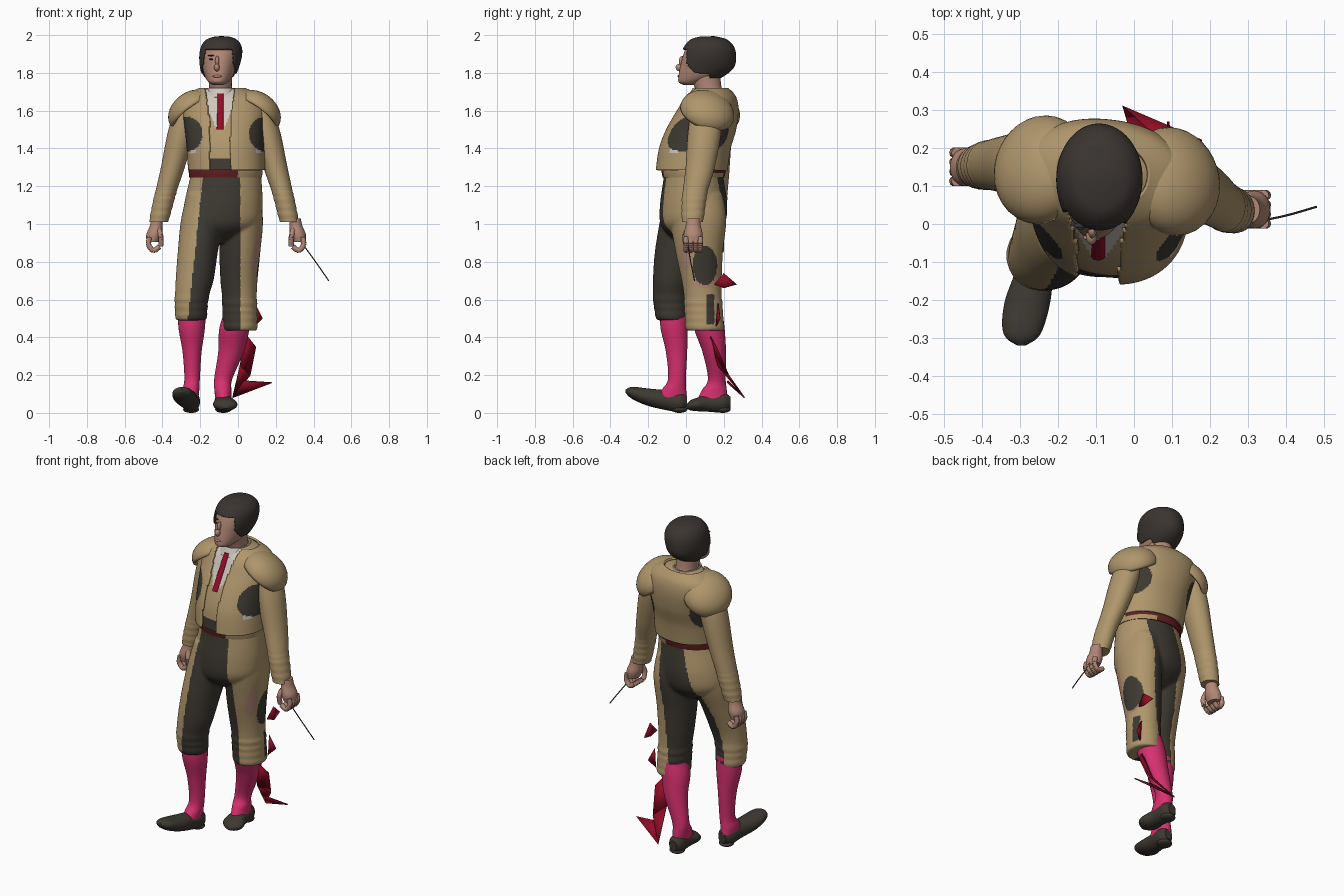
import bpy
import bmesh
import math
from mathutils import Vector, Matrix

if "Cube" in bpy.data.objects:
    bpy.data.objects.remove(bpy.data.objects["Cube"])

COLOURS = {
    "tan cloth": (.43, .305, .15), "dark cloth": (.047, .04, .031),
    "pink stocking": (.68, .03, .16), "skin": (.44, .245, .18),
    "white linen": (.62, .56, .51), "sash maroon": (.13, .014, .016),
    "red cloth": (.28, .004, .02), "dark hair": (.043, .035, .03),
}
NAMES = list(COLOURS)
TAN, DARK, PINK, SKIN, WHITE, MAROON, RED, HAIR = range(len(NAMES))
MATERIALS = []
for label, rgb in COLOURS.items():
    m = bpy.data.materials.new(label)
    m.use_nodes = True
    m.diffuse_color = (*rgb, 1)
    shader = m.node_tree.nodes["Principled BSDF"]
    shader.inputs["Base Color"].default_value = (*rgb, 1)
    shader.inputs["Roughness"].default_value = .8
    MATERIALS.append(m)


def finish(name, bm, colour, keep=None, thick=0):
    """Trim and colour faces by rule, then make a smooth object."""
    bmesh.ops.recalc_face_normals(bm, faces=bm.faces)
    if keep:
        gone = [f for f in bm.faces if not keep(f.calc_center_median())]
        bmesh.ops.delete(bm, geom=gone, context="FACES")
    for f in bm.faces:
        f.smooth = True
        f.material_index = colour(f.calc_center_median()) if callable(colour) else colour
    mesh = bpy.data.meshes.new(name)
    bm.to_mesh(mesh)
    bm.free()
    for mat in MATERIALS:
        mesh.materials.append(mat)
    mesh.set_sharp_from_angle(angle=math.radians(50))
    ob = bpy.data.objects.new(name, mesh)
    bpy.context.collection.objects.link(ob)
    if thick:
        mod = ob.modifiers.new("thickness", "SOLIDIFY")
        mod.thickness = thick
        mod.offset = 0
    return ob


def fuse(name, parts, colour):
    """Blend overlapping parts into one skin."""
    bm = bmesh.new()
    for part in parts:
        bm.from_mesh(part.data)
        bpy.data.objects.remove(part)
    ob = finish(name, bm, TAN)
    mod = ob.modifiers.new("blend", "REMESH")
    mod.mode = "VOXEL"
    mod.voxel_size = .008
    ob.modifiers.new("soften", "SMOOTH").iterations = 5
    bpy.context.view_layer.update()
    blended = bpy.data.meshes.new_from_object(ob.evaluated_get(bpy.context.evaluated_depsgraph_get()))
    bpy.data.objects.remove(ob)
    bm = bmesh.new()
    bm.from_mesh(blended)
    return finish(name, bm, colour)


def spline(rows, steps):
    """Smoothly interpolate rows of numbers."""
    out = []
    for i in range(len(rows) - 1):
        a, b, c, d = (Vector(rows[min(max(j, 0), len(rows) - 1)]) for j in range(i - 1, i + 3))
        for s in range(steps):
            t = s / steps
            out.append(b + (c - a) * t / 2 + (a * 2 - b * 5 + c * 4 - d) * t * t / 2
                       + (b * 3 - a - c * 3 + d) * t ** 3 / 2)
    return out + [Vector(rows[-1])]


def loft(name, rows, colour, along="z", yaw=0, power=2, steps=8, sides=56,
         folds=None, cap=True, grow=0, **options):
    """Skin rows of centre x, y, z and two half widths."""
    bm = bmesh.new()
    rings = []
    turn = Matrix.Rotation(math.radians(yaw), 3, "Z")
    for x, y, z, ra, rb in spline(rows, steps):
        swell = 1
        if folds and folds[0] < z < folds[1]:
            swell += .05 * abs(math.sin((z - folds[0]) * math.pi / .04))
        ring = []
        for k in range(sides):
            a = math.tau * k / sides
            c, s = (math.copysign(abs(v) ** (2 / power), v) for v in (math.cos(a), math.sin(a)))
            u, v = c * (ra * swell + grow), s * (rb * swell + grow)
            offset = turn @ Vector((u, v, 0)) if along == "z" else Vector((u, 0, v))
            ring.append(bm.verts.new(Vector((x, y, z)) + offset))
        rings.append(ring)
    for low, high in zip(rings, rings[1:]):
        for k in range(sides):
            n = (k + 1) % sides
            bm.faces.new((low[k], low[n], high[n], high[k]))
    if cap:
        bm.faces.new(rings[0])
        bm.faces.new(rings[-1])
    return finish(name, bm, colour, **options)


def ball(name, place, size, colour, turn=(0, 0, 0), dome=False, **options):
    bm = bmesh.new()
    bmesh.ops.create_uvsphere(bm, u_segments=32, v_segments=20, radius=1)
    spin = Matrix.Translation(place)
    for axis, angle in zip("XYZ", turn):
        spin = spin @ Matrix.Rotation(math.radians(angle), 4, axis)
    if dome:
        low = [v for v in bm.verts if v.co.z < -.2]
        bmesh.ops.delete(bm, geom=low, context="VERTS")
    bm.transform(spin @ Matrix.Diagonal((*size, 1)))
    return finish(name, bm, colour, **options)


def tube(name, points, radius, colour):
    rows = spline(points, 5)
    bm = bmesh.new()
    for a, b in zip(rows, rows[1:]):
        way = b - a
        place = Matrix.Translation((a + b) / 2) @ way.to_track_quat("Z", "Y").to_matrix().to_4x4()
        bmesh.ops.create_cone(bm, segments=10, radius1=radius, radius2=radius,
                              depth=way.length * 1.15, cap_ends=True, matrix=place)
    return finish(name, bm, colour)


# Trousers: dark inside, tan outside, torn on the left thigh and calf
def trouser_colour(p):
    if p.x > .045 and p.z < 1:
        tear = math.hypot((p.y - .1) / .065, (p.z - .78) / .105)
        if tear < 1 or (abs(p.y - .13) < .02 and .47 < p.z < .63):
            return DARK
        if math.hypot(p.y / .03, (p.z - .85) / .1) < 1 or (tear < 1.17 and p.z < .74):
            return SKIN
    drop = 1.25 - p.z
    if p.y > .06:
        inside = -.115 - drop * .27 < p.x < .05 - drop * .09
    else:
        inside = -.185 - drop * .107 < p.x < .012
    return DARK if inside else TAN


hips = [(-.065, .04, 1.35, .175, .15), (-.065, .04, 1.25, .188, .158), (-.078, .04, 1.1, .208, .178),
        (-.088, .035, 1, .2, .17), (-.095, .03, .94, .12, .12), (-.1, .03, .9, .04, .06)]
right_leg = [(-.17, .03, 1.16, .1, .14), (-.19, .01, 1.02, .112, .148), (-.213, -.04, .85, .106, .125),
             (-.23, -.075, .7, .1, .1), (-.246, -.083, .6, .087, .089), (-.248, -.075, .49, .081, .081)]
left_leg = [(.015, .055, 1.16, .1, .14), (.02, .065, 1.02, .112, .148), (.01, .07, .85, .108, .125),
            (.005, .083, .7, .098, .106), (.008, .09, .6, .091, .099), (.012, .1, .435, .088, .1)]
fuse("trousers", [loft("hips", hips, TAN),
                  loft("right_leg", right_leg, TAN, folds=(.5, .63), steps=16),
                  loft("left_leg", left_leg, TAN, folds=(.44, .6), steps=16)], trouser_colour)


def sash_colour(p):
    bare = 1.293 if p.y < .08 else 1.272
    return TAN if p.x > .005 and p.z < bare else MAROON


loft("waist_sash", [(-.065, .04, 1.315, .192, .168), (-.065, .04, 1.28, .196, .17),
     (-.066, .04, 1.245, .192, .163)], sash_colour)

# Stockings
loft("right_stocking", [(-.245, -.065, .55, .073, .072), (-.245, -.063, .45, .07, .072),
     (-.243, -.05, .32, .05, .056), (-.243, -.048, .18, .041, .047), (-.25, -.065, .12, .045, .066),
     (-.252, -.075, .08, .043, .08)], PINK)
loft("left_stocking", [(-.005, .12, .52, .072, .075), (-.02, .125, .44, .08, .08),
     (-.038, .15, .32, .067, .062), (-.078, .163, .18, .048, .047), (-.08, .15, .12, .045, .066),
     (-.076, .14, .07, .043, .08)], PINK)

# Shoes: the right one steps forward with its toe raised
loft("right_shoe", [(-.245, .004, .06, .025, .03), (-.248, -.035, .06, .047, .055),
     (-.262, -.12, .07, .05, .052), (-.28, -.2, .083, .06, .046), (-.292, -.265, .1, .056, .037),
     (-.296, -.3, .11, .042, .025), (-.297, -.32, .115, .012, .008)], DARK, along="y")
loft("left_shoe", [(-.077, .235, .055, .025, .03), (-.078, .2, .055, .046, .053),
     (-.075, .12, .052, .05, .046), (-.068, .06, .045, .064, .036), (-.065, .025, .04, .052, .027),
     (-.064, .002, .033, .015, .01)], DARK, along="y")
ball("right_heel", (-.248, -.035, .018), (.043, .042, .018), DARK)
ball("left_heel", (-.078, .195, .018), (.043, .042, .018), DARK)

# Waistcoat and shirt under an open jacket
torso = [(-.06, .03, 1.285, .198, .183), (-.065, .047, 1.4, .2, .183), (-.07, .08, 1.5, .205, .178),
         (-.075, .115, 1.6, .215, .155), (-.078, .13, 1.67, .198, .128), (-.083, .135, 1.715, .12, .085)]


def waistcoat_colour(p):
    if p.y < .1 and p.z > 1.5 and abs(p.x + .095) < .02 + (p.z - 1.5) * .4:
        return WHITE
    return DARK if p.z < 1.35 else TAN


def jacket_colour(p):
    side = abs(p.x + .065)
    if math.hypot((side - .2) / .08, (p.z - 1.475) / .09) < 1:
        return DARK
    return WHITE if .155 < side < .185 and 1.37 < p.z < 1.4 and p.y < .05 else TAN


def jacket_keep(p):
    return p.y > .08 or abs(p.x + .095) > .055 + max(0, p.z - 1.55) * .15


cut = dict(yaw=-7, power=2.2, steps=14, sides=160)
loft("waistcoat", torso, waistcoat_colour, grow=-.012, **cut)
loft("jacket", torso, jacket_colour, cap=False, keep=jacket_keep, thick=.012, **cut)
loft("shirt_collar", [(-.09, .115, 1.67, .09, .1), (-.09, .118, 1.7, .076, .088),
     (-.092, .118, 1.718, .069, .08)], WHITE, cap=False, thick=.008)
loft("necktie", [(-.092, .025, 1.69, .016, .012), (-.092, .003, 1.655, .016, .012),
     (-.093, -.04, 1.58, .017, .012), (-.095, -.086, 1.5, .018, .01)], RED)

# Sleeves with ribbed cuffs
loft("right_sleeve", [(-.255, .15, 1.66, .06, .07), (-.295, .155, 1.5, .073, .085),
     (-.345, .157, 1.3, .063, .074), (-.387, .155, 1.15, .055, .063), (-.42, .15, 1.01, .05, .053)],
     TAN, folds=(1.03, 1.17), steps=14)
loft("left_sleeve", [(.1, .11, 1.66, .06, .07), (.145, .1, 1.5, .075, .088),
     (.198, .075, 1.3, .064, .077), (.24, .045, 1.15, .054, .064), (.272, .034, 1.01, .05, .056)],
     TAN, folds=(1.03, 1.17), steps=14)

# Shoulder pads, studs, hands
for side, sx, pad, stud, wrist in (
        ("right", -1, (-.243, .143, 1.594), (-.3, .1, 1.64), (-.428, .15, 1.03)),
        ("left", 1, (.1, .112, 1.592), (.125, .03, 1.64), (.302, .038, 1.03))):
    ball(side + "_shoulder_pad", pad, (.13, .14, .094), TAN, turn=(-20, sx * 34, 0),
         dome=True, thick=.014)
    ball(side + "_pad_stud", stud, (.026, .026, .026), TAN)
    x, y, z = wrist
    loft(side + "_palm", [(x, y, z, .03, .036), (x + sx * .005, y, z - .04, .034, .04),
         (x + sx * .015, y, z - .085, .042, .05), (x + sx * .022, y, z - .125, .034, .044)],
         SKIN, sides=24)
    for n in range(4):
        fy = y - .037 + n * .025
        tube(f"{side}_finger_{n + 1}", [(x + sx * .04, fy, z - .1), (x + sx * .045, fy, z - .14),
             (x + sx * .02, fy, z - .17), (x - sx * .012, fy, z - .15)], .014, SKIN)
    tube(side + "_thumb", [(x - sx * .01, y - .03, z - .06), (x - sx * .02, y - .045, z - .1),
         (x - sx * .02, y - .035, z - .145)], .014, SKIN)

# Head, face and hair
skull = [(-.105, .02, 1.735, .025, .03), (-.105, .03, 1.75, .05, .068), (-.102, .07, 1.78, .072, .11),
         (-.098, .105, 1.83, .09, .136), (-.092, .118, 1.89, .1, .134), (-.088, .122, 1.94, .094, .118),
         (-.087, .12, 1.975, .066, .082), (-.086, .118, 1.99, .02, .025)]


def hair_keep(p):
    if p.y > .125:
        return p.z > 1.745
    edge = .035 - max(0, p.x + .09) * .45 + max(0, 1.85 - p.z)
    return p.z > (1.8 if p.y > edge else 1.925)


loft("neck", [(-.09, .13, 1.68, .062, .07), (-.093, .115, 1.73, .06, .072),
     (-.095, .1, 1.8, .064, .08)], SKIN)
loft("head", skull, SKIN)
loft("hair", skull, HAIR, grow=.009, keep=hair_keep, thick=.008, steps=14, sides=112)
ball("nose", (-.112, -.033, 1.828), (.015, .022, .02), SKIN, turn=(-20, 0, 0))
ball("nose_bridge", (-.11, -.02, 1.86), (.011, .018, .03), SKIN)
ball("lips", (-.11, -.036, 1.782), (.024, .009, .007), SKIN)
for side, ex in (("right", -.142), ("left", -.074)):
    ball(side + "_eye", (ex, -.009, 1.872), (.011, .006, .004), HAIR)
    ball(side + "_eyebrow", (ex, -.004, 1.892), (.018, .007, .004), HAIR)

# Sword and ragged red cloth
tube("sword_blade", [(.315, .005, .93), (.4, .022, .815), (.48, .045, .7)], .003, DARK)
rags = [((.04, .12, .42), (.095, .16, .35), (.065, .225, .2), (.01, .17, .25)),
        ((.01, .17, .25), (.065, .225, .2), (-.03, .31, .08)),
        ((-.03, .31, .08), (.03, .22, .17), (.18, .22, .16)),
        ((.09, .15, .68), (.1, .2, .74), (.09, .27, .68), (.1, .2, .66)),
        ((.09, .17, .58), (.13, .18, .5), (.09, .16, .46))]
cloth = bmesh.new()
for rag in rags:
    cloth.faces.new([cloth.verts.new(p) for p in rag])
finish("ragged_cloth", cloth, RED, thick=.006)
